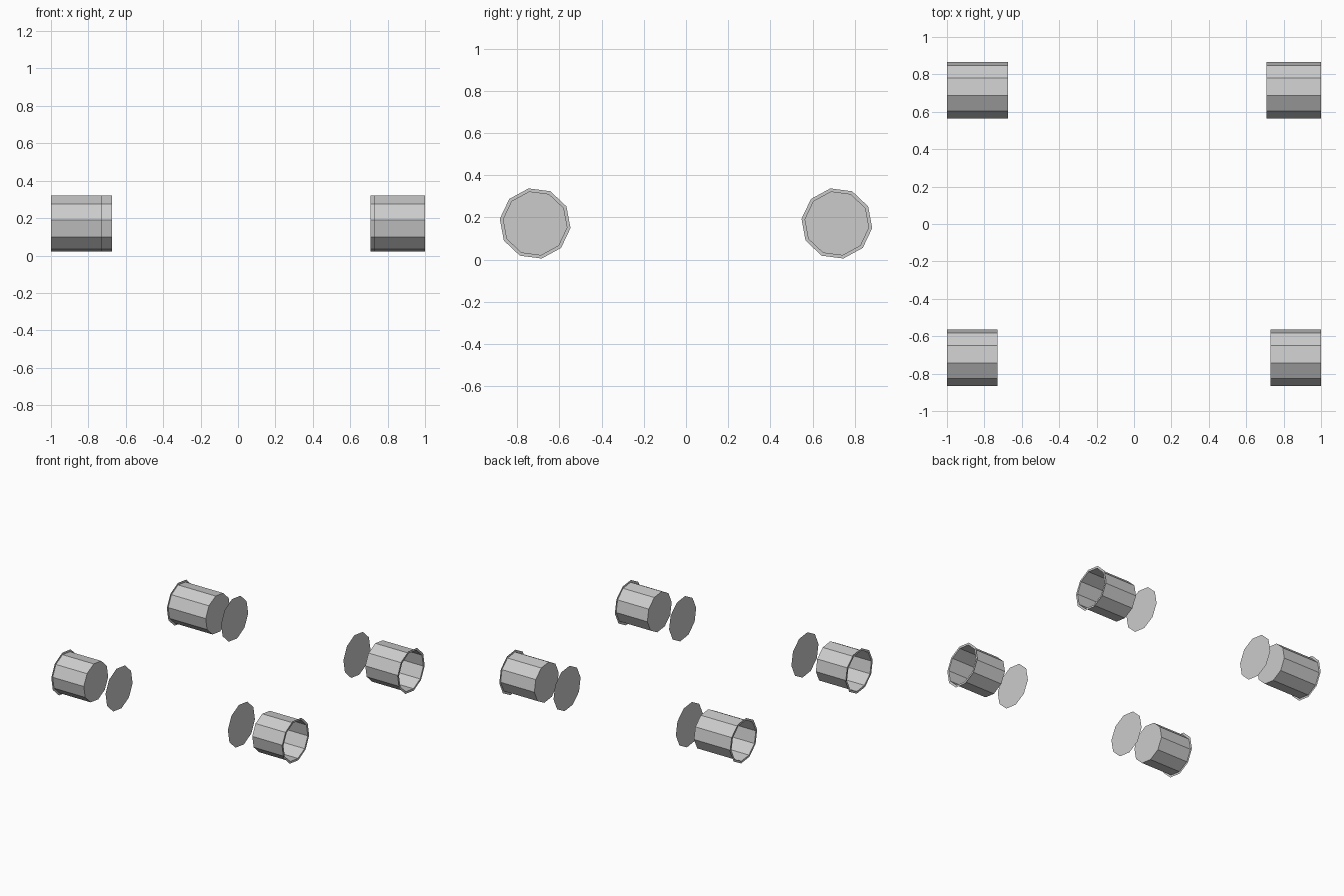
import bpy, bmesh
from math import cos, sin, radians

if "Cube" in bpy.data.objects:
    bpy.data.objects.remove(bpy.data.objects["Cube"])

SIDES, TURN = 10, 28.6
TYRE_R, WELL_R = 0.169, 0.152
CENTRE_Y, CENTRE_Z, DISC_X = 0.715, 0.171, 0.53


def ring(bm, x, y, r):
    angles = [radians(TURN + 360 / SIDES * i) for i in range(SIDES)]
    return [bm.verts.new((x, y + r * cos(a), CENTRE_Z + r * sin(a))) for a in angles]


def bridge(bm, a, b):
    for i in range(SIDES):
        j = (i + 1) % SIDES
        bm.faces.new((a[i], a[j], b[j], b[i]))


def finish(bm, name):
    mesh = bpy.data.meshes.new(name)
    bmesh.ops.recalc_face_normals(bm, faces=bm.faces)
    bm.to_mesh(mesh)
    bm.free()
    bpy.context.collection.objects.link(bpy.data.objects.new(name, mesh))


def wheel(name, side, y, depth):
    # outer lip, barrel going inwards and its closed end
    bm = bmesh.new()
    lip = ring(bm, side, y, TYRE_R)
    mouth = ring(bm, side, y, WELL_R)
    end = ring(bm, side * (1 - depth), y, WELL_R)
    bridge(bm, lip, mouth)
    bridge(bm, mouth, end)
    bm.faces.new(end)
    finish(bm, name + "_barrel")
    # flat separate inner disc
    bm = bmesh.new()
    bm.faces.new(ring(bm, side * DISC_X, y, TYRE_R))
    finish(bm, name + "_inner_disc")


wheel("front_left", -1, -CENTRE_Y, 0.27)
wheel("front_right", 1, -CENTRE_Y, 0.27)
wheel("back_left", -1, CENTRE_Y, 0.325)
wheel("back_right", 1, CENTRE_Y, 0.292)
